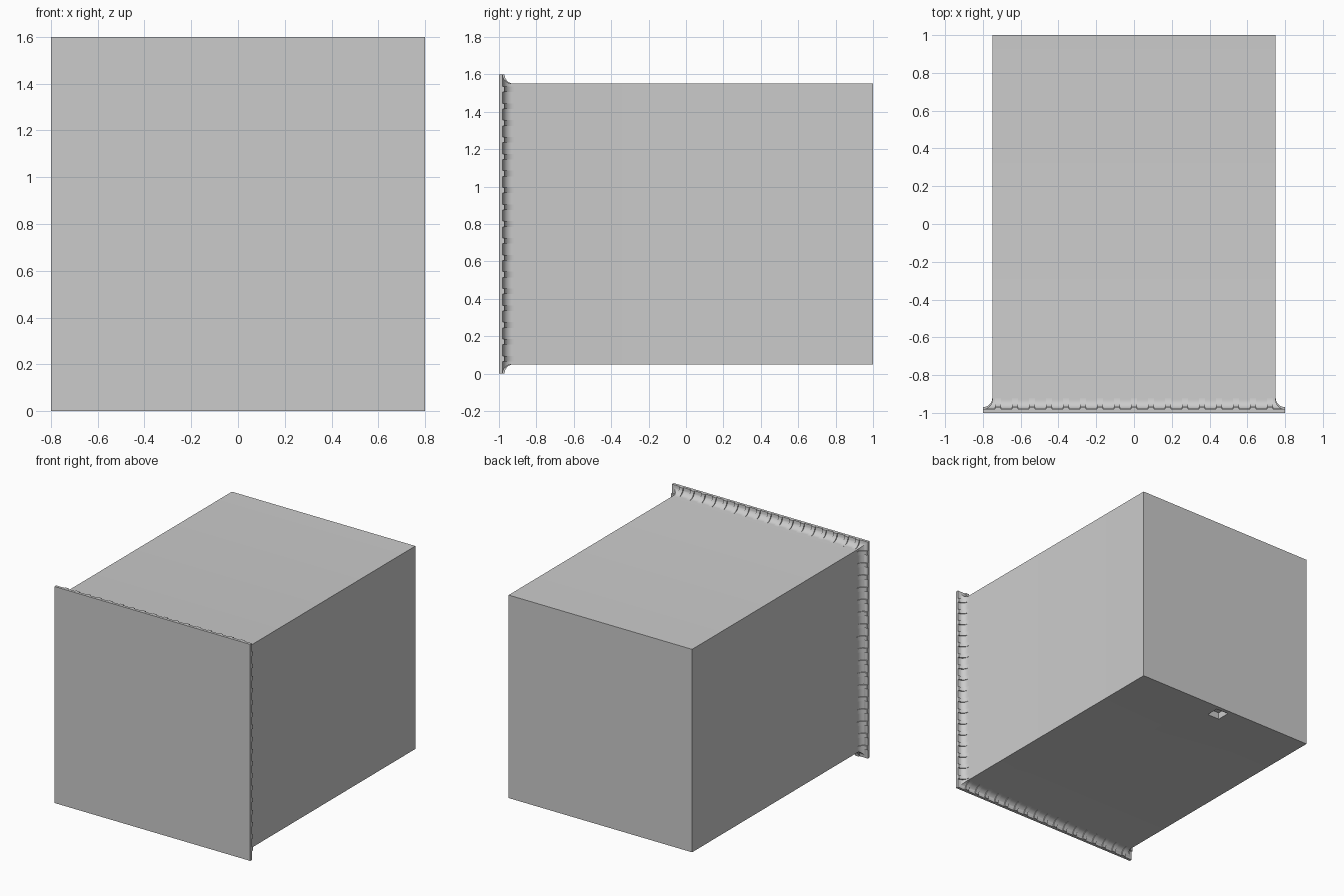
import bpy, bmesh, math
from mathutils import Matrix, Vector

if "Cube" in bpy.data.objects:
    bpy.data.objects.remove(bpy.data.objects["Cube"])

CZ = 0.8            # height of the body axis
HALF = 0.75         # half width of the square body
COVE = 0.05         # radius of the flared cove
PITCH, RIB = 0.09, 0.03


def finish(bm, name):
    bmesh.ops.recalc_face_normals(bm, faces=bm.faces)
    me = bpy.data.meshes.new(name)
    bm.to_mesh(me)
    bm.free()
    ob = bpy.data.objects.new(name, me)
    bpy.context.collection.objects.link(ob)
    return ob


def smooth(ob):
    bpy.ops.object.select_all(action='DESELECT')
    ob.select_set(True)
    bpy.context.view_layer.objects.active = ob
    bpy.ops.object.shade_smooth_by_angle(angle=math.radians(30))


def cove(y0, n=8):
    """Quarter-round from the body wall out to the flange: (half size, y)."""
    return [(HALF + COVE * (1 - math.cos(a)), y0 - COVE * math.sin(a))
            for a in (i * math.pi / 2 / n for i in range(n + 1))]


# Body, recessed cove and front plate as one lofted square shell
bm = bmesh.new()
rings = []
for h, y in [(HALF, 1.0)] + cove(-0.93) + [(0.8, -1.0)]:
    rings.append([bm.verts.new((sx * h, y, CZ + sz * h))
                  for sx, sz in ((-1, -1), (1, -1), (1, 1), (-1, 1))])
for a, b in zip(rings, rings[1:]):
    for i in range(4):
        j = (i + 1) % 4
        bm.faces.new((a[i], a[j], b[j], b[i]))
bm.faces.new(rings[0])
bm.faces.new(rings[-1])
body = finish(bm, "body_with_front_flange")

# Small square socket in the underside near the back
bm = bmesh.new()
bmesh.ops.create_cube(bm, size=1, matrix=Matrix.Translation((0, 0.92, 0.05))
                      @ Matrix.Diagonal((0.1, 0.1, 0.1, 1)))
cutter = finish(bm, "socket_cutter")
cutter.hide_render = True
cutter.hide_viewport = True
mod = body.modifiers.new("socket", 'BOOLEAN')
mod.operation = 'DIFFERENCE'
mod.solver = 'EXACT'
mod.object = cutter
bpy.context.view_layer.objects.active = body
bpy.ops.object.modifier_apply(modifier=mod.name)
bpy.data.objects.remove(cutter)
smooth(body)

# Raised ribs spaced along the cove on all four sides
bm = bmesh.new()
outline = cove(-0.92) + [(0.8, -0.985), (0.745, -0.985), (0.745, -0.92)]
for side in range(4):
    turn = Matrix.Translation((0, 0, CZ)) @ Matrix.Rotation(side * math.pi / 2, 4, 'Y')
    for k in range(-8, 9):
        ends = [[bm.verts.new(turn @ Vector((k * PITCH + s * RIB / 2, y, h)))
                 for h, y in outline] for s in (-1, 1)]
        n = len(outline)
        for i in range(n):
            j = (i + 1) % n
            bm.faces.new((ends[0][i], ends[0][j], ends[1][j], ends[1][i]))
        bm.faces.new(ends[0])
        bm.faces.new(ends[1])
smooth(finish(bm, "flange_ribs"))
